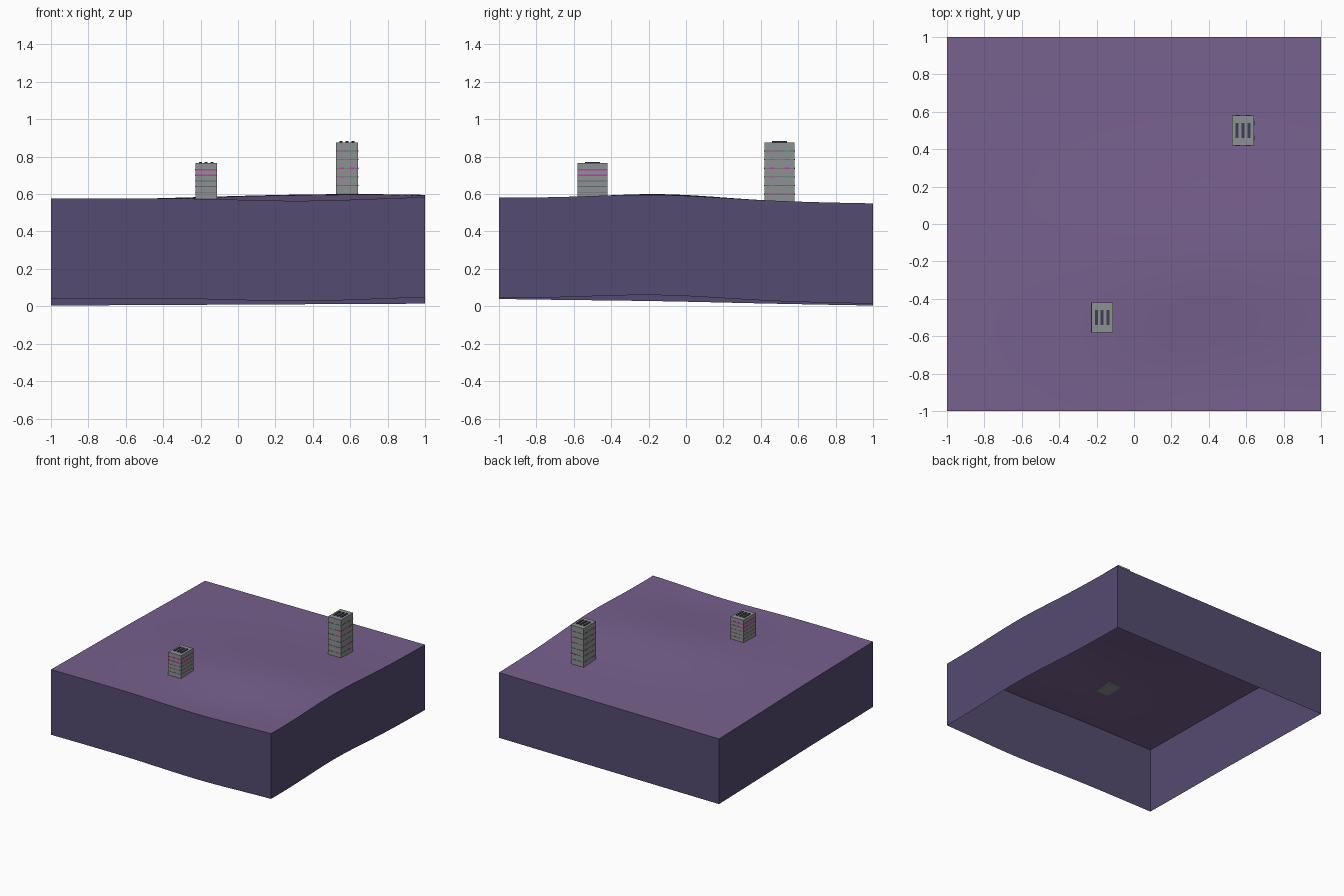
import bpy, bmesh, math

cube = bpy.data.objects.get("Cube")
if cube:
    bpy.data.objects.remove(cube, do_unlink=True)


def material(name, r, g, b):
    m = bpy.data.materials.new(name)
    m.use_nodes = True
    m.diffuse_color = (r, g, b, 1)
    m.node_tree.nodes["Principled BSDF"].inputs["Base Color"].default_value = (r, g, b, 1)
    return m


GROUND = material("purple ground", 0.185, 0.117, 0.27)
SOIL = material("dark violet soil", 0.088, 0.07, 0.16)
CONCRETE = material("grey concrete", 0.27, 0.285, 0.285)
JOINT = material("dark grey joint", 0.13, 0.14, 0.14)
PINK = material("magenta strip", 0.55, 0.04, 0.4)
TEAL = material("teal strip", 0.03, 0.3, 0.2)
VENT = material("dark vent", 0.05, 0.045, 0.1)


def finish(name, bm, mats):
    mesh = bpy.data.meshes.new(name)
    bm.to_mesh(mesh)
    bm.free()
    for m in mats:
        mesh.materials.append(m)
    ob = bpy.data.objects.new(name, mesh)
    bpy.context.scene.collection.objects.link(ob)
    return ob


def add_box(bm, x0, x1, y0, y1, z0, z1, mat=0):
    made = bmesh.ops.create_cube(bm, size=1)["verts"]
    for v in made:
        v.co.x = x1 if v.co.x > 0 else x0
        v.co.y = y1 if v.co.y > 0 else y0
        v.co.z = z1 if v.co.z > 0 else z0
    for f in {f for v in made for f in v.link_faces}:
        f.material_index = mat


# Gently rolling ground: tilted plane, one hill and one hollow
def bump(x, y, cx, cy, sx, sy):
    return math.exp(-((x - cx) / sx) ** 2 / 2 - ((y - cy) / sy) ** 2 / 2)


def height(x, y):
    return (0.5625 + 0.005 * x - 0.0175 * y
            + 0.033 * bump(x, y, 0.5, -0.15, 0.7, 0.35)
            - 0.022 * bump(x, y, 0.35, -0.85, 0.35, 0.3))


# Terrain block: smooth top, skirt of constant depth, open underneath
bm = bmesh.new()
bmesh.ops.create_grid(bm, x_segments=40, y_segments=40, size=1)
for v in bm.verts:
    v.co.z = height(v.co.x, v.co.y)
for f in bm.faces:
    f.smooth = True
rim = [e for e in bm.edges if e.is_boundary]
skirt = bmesh.ops.extrude_edge_only(bm, edges=rim)["geom"]
for item in skirt:
    if isinstance(item, bmesh.types.BMVert):
        item.co.z -= 0.536
    elif isinstance(item, bmesh.types.BMFace):
        item.material_index = 1
bmesh.ops.recalc_face_normals(bm, faces=bm.faces)
if sum(f.normal.z for f in bm.faces) < 0:
    bmesh.ops.reverse_faces(bm, faces=bm.faces)
for e in bm.edges:
    if len(e.link_faces) == 2 and e.calc_face_angle(0) > 0.6:
        e.smooth = False
finish("terrain_block", bm, [GROUND, SOIL])


# Tower: plain shaft, floor strips, roof vents
def tower(name, cx, cy, base, top, strips, pink_rows, dashes):
    hx, hy = 0.058, 0.08
    bm = bmesh.new()
    add_box(bm, cx - hx, cx + hx, cy - hy, cy + hy, base, top)
    finish(name + "_shaft", bm, [CONCRETE])

    bm = bmesh.new()
    out = 0.001
    for i, z in enumerate(strips):
        pink = i in pink_rows
        t = 0.004 if pink else 0.002
        add_box(bm, cx - hx - out, cx + hx + out, cy - hy - out, cy + hy + out,
                z - t, z + t, 1 if pink else 0)
        # short coloured dashes along the joints
        if dashes and not pink:
            for k in (-1, 1):
                mat = 1 if (i + k) % 3 else 2
                px, py = cx + k * hx * 0.5, cy + k * hy * 0.5
                add_box(bm, px - 0.012, px + 0.012, cy - hy - 2 * out,
                        cy + hy + 2 * out, z - 0.003, z + 0.003, mat)
                add_box(bm, cx - hx - 2 * out, cx + hx + 2 * out,
                        py - 0.014, py + 0.014, z - 0.003, z + 0.003, mat)
    finish(name + "_floor_strips", bm, [JOINT, PINK, TEAL])

    bm = bmesh.new()
    for k in (-1, 0, 1):
        x = cx + k * 0.031
        add_box(bm, x - 0.008, x + 0.008, cy - 0.04, cy + 0.04, top - 0.005, top + 0.006)
    finish(name + "_roof_vents", bm, [VENT])


tower("short_tower", -0.17, -0.5, 0.575, 0.765,
      [0.61 + 0.03 * i for i in range(5)], (3, 4), False)
tower("tall_tower", 0.583, 0.5, 0.556, 0.877,
      [0.6 + 0.046 * i for i in range(6)], (), True)
